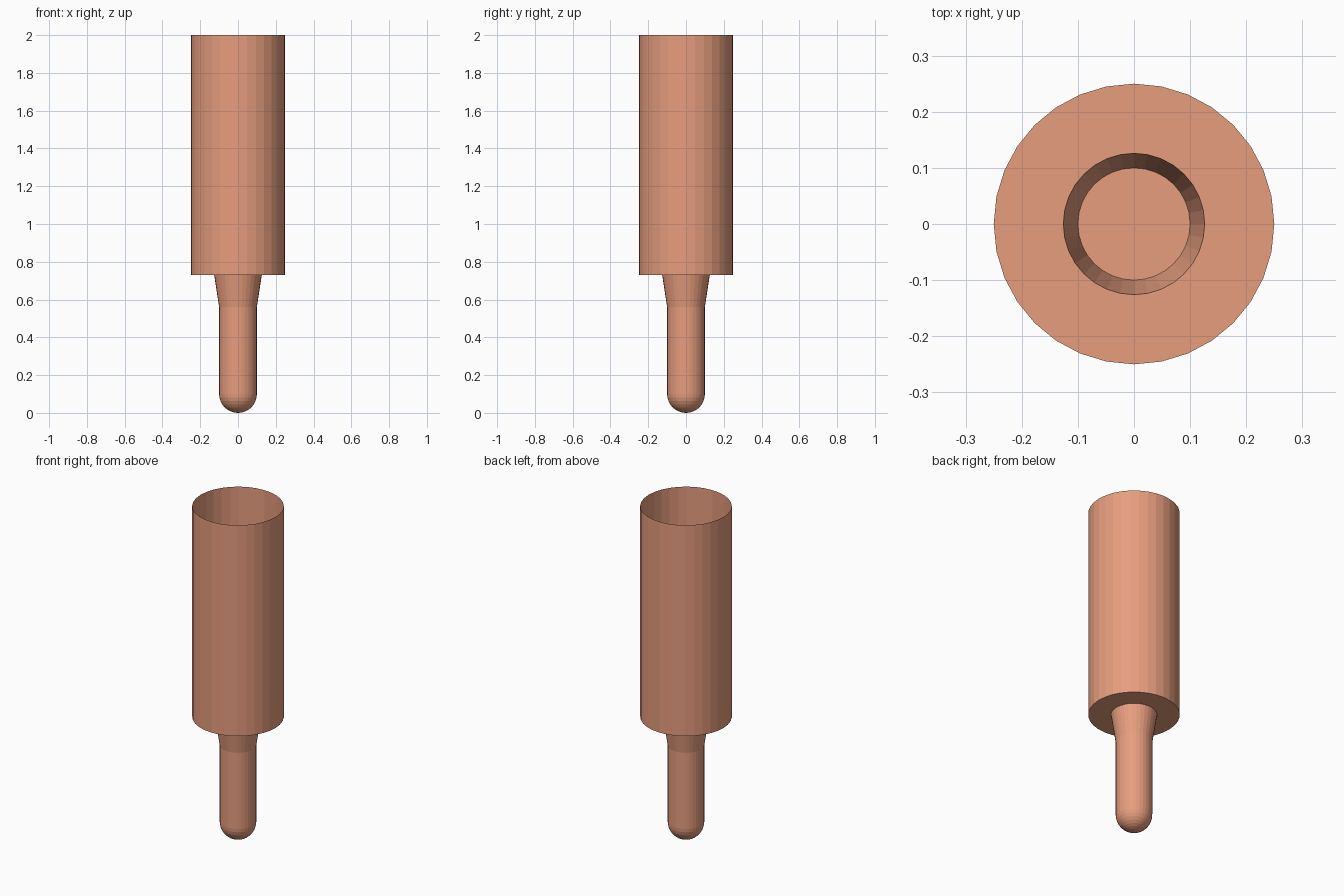
import bpy, bmesh, math

if "Cube" in bpy.data.objects:
    bpy.data.objects.remove(bpy.data.objects["Cube"])

SIDES = 32
mat = bpy.data.materials.new("copper")
mat.diffuse_color = (0.8, 0.34, 0.21, 1)
mat.use_nodes = True
mat.node_tree.nodes["Principled BSDF"].inputs["Base Color"].default_value = mat.diffuse_color


def lathe(name, profile):
    """Revolve (radius, z) points about z; radius 0 closes to a point."""
    bm = bmesh.new()
    rings = []
    for r, z in profile:
        if r == 0:
            rings.append([bm.verts.new((0, 0, z))] * SIDES)
        else:
            rings.append([bm.verts.new((r * math.cos(a), r * math.sin(a), z))
                          for a in (2 * math.pi * i / SIDES for i in range(SIDES))])
    for lo, hi in zip(rings, rings[1:]):
        for i in range(SIDES):
            j = (i + 1) % SIDES
            quad = list(dict.fromkeys((lo[i], lo[j], hi[j], hi[i])))
            bm.faces.new(quad)
    me = bpy.data.meshes.new(name)
    bm.to_mesh(me)
    bm.free()
    me.materials.append(mat)
    ob = bpy.data.objects.new(name, me)
    bpy.context.collection.objects.link(ob)
    return ob


# Thin-walled open barrel with its floor ring and tapered neck
lathe("barrel", [(0.1, 0.56), (0.126, 0.73), (0.25, 0.73), (0.25, 2.0)])

# Shaft, closed on top inside the neck
lathe("shaft", [(0.1, 0.1), (0.1, 0.56), (0, 0.56)])

# Rounded tip
R = 0.1
lathe("tip", [(0, 0)] + [(R * math.sin(math.pi * k / 16),
                          R - R * math.cos(math.pi * k / 16)) for k in range(1, 9)])
